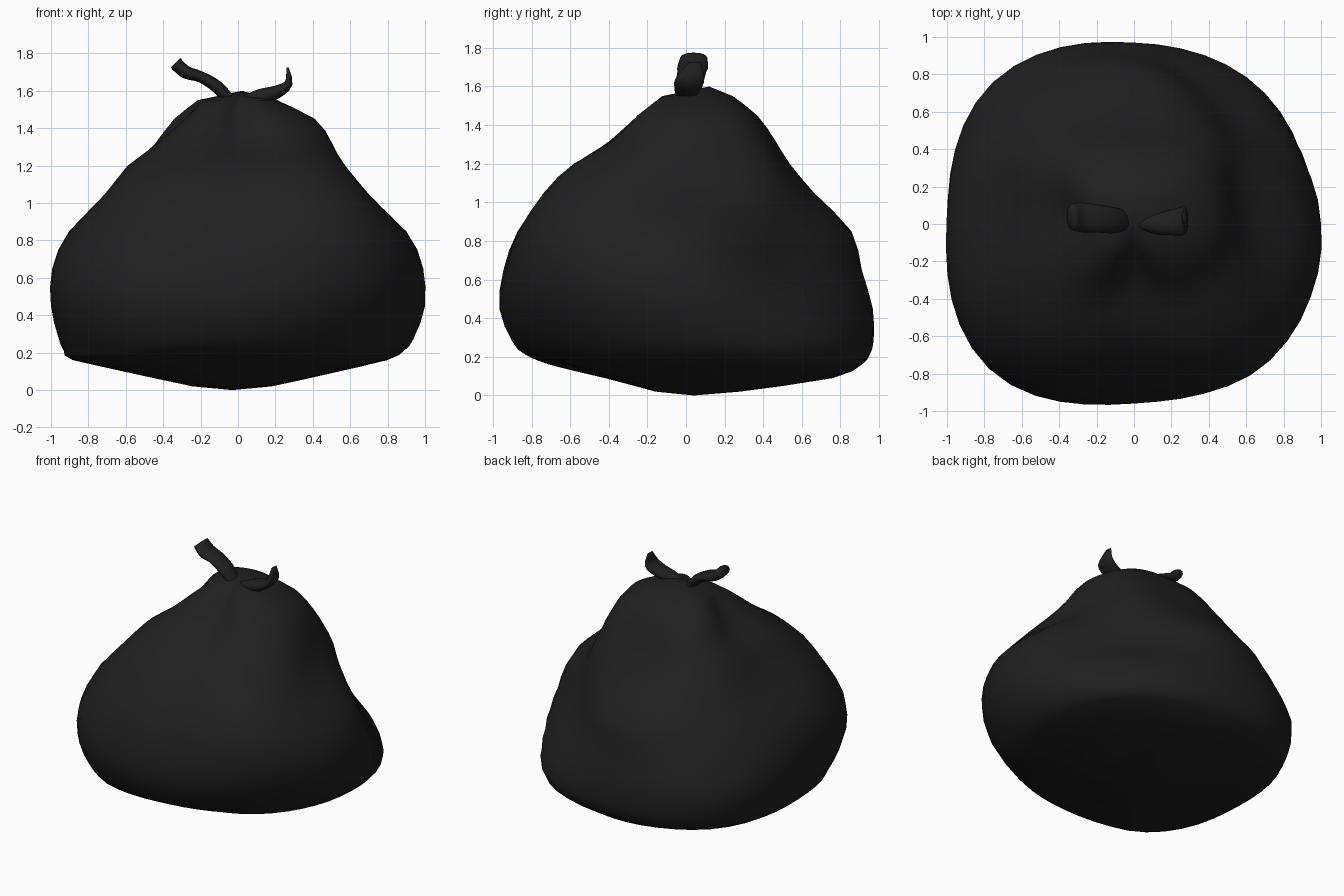
import bpy, bmesh, math
from mathutils import Vector

if "Cube" in bpy.data.objects:
    bpy.data.objects.remove(bpy.data.objects["Cube"])

black = bpy.data.materials.new("black plastic")
black.diffuse_color = (0.014, 0.014, 0.014, 1)
black.use_nodes = True
black.node_tree.nodes["Principled BSDF"].inputs["Base Color"].default_value = black.diffuse_color


def spline(a, b, c, d, t):
    return b + 0.5 * t * (c - a + t * (2*a - 5*b + 4*c - d + t * (3*(b - c) + d - a)))


def sample(values, pos, closed=False):
    """Smooth value at a fractional index."""
    i, n = int(math.floor(pos)), len(values)
    pick = (lambda k: values[k % n]) if closed else (lambda k: values[max(0, min(n - 1, k))])
    return spline(pick(i - 1), pick(i), pick(i + 1), pick(i + 2), pos - i)


def loft(name, rings, start, end):
    """Skin closed rings and close both ends with a fan to a point."""
    bm = bmesh.new()
    loops = [[bm.verts.new(p) for p in ring] for ring in rings]
    n = len(loops[0])
    for lo, hi in zip(loops, loops[1:]):
        for j in range(n):
            k = (j + 1) % n
            bm.faces.new((lo[j], lo[k], hi[k], hi[j]))
    for loop, tip in ((loops[0], start), (loops[-1], end)):
        v = bm.verts.new(tip)
        for j in range(n):
            bm.faces.new((loop[j], loop[(j + 1) % n], v))
    bmesh.ops.recalc_face_normals(bm, faces=bm.faces)
    for f in bm.faces:
        f.smooth = True
    me = bpy.data.meshes.new(name)
    bm.to_mesh(me)
    bm.free()
    me.materials.append(black)
    ob = bpy.data.objects.new(name, me)
    bpy.context.collection.objects.link(ob)
    return ob


# Sack: bulge radius at each height in eight directions, from right, anticlockwise
heights = [0.02, .09, .16, .21, .28, .45, .65, .85, 1.05, 1.2, 1.32, 1.45, 1.55]
bulge = [
    [.15, .45, .78, .88, .94, 1.0, .98, .88, .64, .55, .50, .41, .20],    # right
    [.24, .64, .92, .97, .99, .93, .78, .70, .65, .58, .51, .41, .25],    # back right
    [.28, .76, .91, .95, .97, .96, .90, .85, .65, .52, .45, .36, .24],    # back
    [.28, .72, .97, 1.02, 1.05, 1.07, .99, .88, .75, .64, .54, .43, .26], # back left
    [.24, .52, .88, .93, .96, 1.0, .99, .90, .68, .58, .41, .28, .20],    # left
    [.20, .53, .90, .97, 1.02, 1.09, 1.08, .98, .84, .67, .50, .33, .17], # front left
    [.15, .38, .63, .81, .89, .96, .94, .87, .72, .57, .33, .18, .07],    # front
    [.18, .42, .72, .81, .88, .99, 1.03, .99, .86, .68, .48, .34, .16],   # front right
]
SEG, SUB = 48, 2
rings = []
for r in range((len(heights) - 1) * SUB + 1):
    pos = r / SUB
    z = sample(heights, pos)
    ring = []
    for s in range(SEG):
        a = 2 * math.pi * s / SEG
        radius = sample([sample(b, pos) for b in bulge], s * 8 / SEG, True)
        # soft gathers running down from the knot
        fade = max(0, min(1, (z - 0.6) / 0.5)) * min(1, (1.65 - z) / 0.2)
        radius += 0.006 * fade * math.sin(7 * a + 2 * z) * min(1, radius / 0.3)
        ring.append((radius * math.cos(a), radius * math.sin(a), z))
    rings.append(ring)
loft("sack", rings, (-0.03, 0.04, 0), (0.02, 0.12, 1.6))


# Tied ends: flattened strips; each step is (x, y, z, half width, half thickness)
def tie(name, steps):
    rings = []
    count = (len(steps) - 1) * 3
    at = lambda p: [sample([s[k] for s in steps], p) for k in range(5)]
    for i in range(count + 1):
        p = i / 3
        x, y, z, w, t = at(p)
        lo, hi = at(max(0, p - .1)), at(min(len(steps) - 1, p + .1))
        along = Vector((hi[0] - lo[0], 0, hi[2] - lo[2])).normalized()
        normal = Vector((-along.z, 0, along.x))
        ring = []
        for j in range(12):
            a = 2 * math.pi * j / 12
            ring.append(Vector((x, y, z)) + normal * t * math.sin(a) + Vector((0, w * math.cos(a), 0)))
        rings.append(ring)
    loft(name, rings, steps[0][:3], steps[-1][:3])


tie("left_tie", [(-.03, .02, 1.53, .05, .03), (-.11, .02, 1.62, .07, .034),
                 (-.20, .03, 1.675, .075, .03), (-.28, .035, 1.70, .08, .035),
                 (-.335, .04, 1.75, .07, .036)])
tie("right_tie", [(.04, .0, 1.54, .035, .035), (.12, .0, 1.565, .055, .045),
                  (.21, .01, 1.595, .07, .035), (.27, .02, 1.64, .075, .022),
                  (.265, .045, 1.725, .03, .006)])
